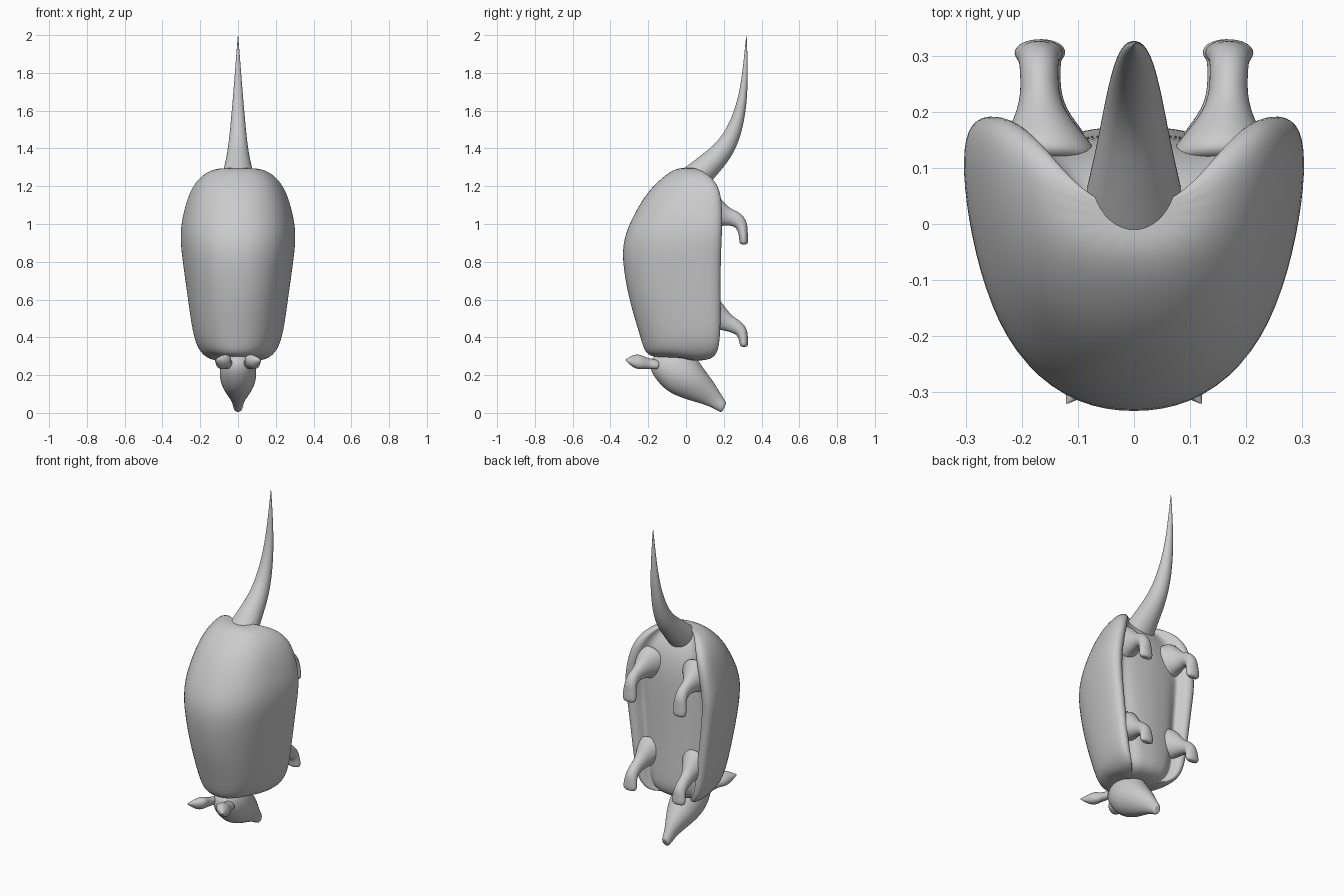
import bpy, bmesh, math
from mathutils import Vector

X = Vector((1, 0, 0))


def loft(name, rings, levels=2):
    """Skin a list of equal-length point rings, cap the ends, smooth."""
    bm = bmesh.new()
    vr = [[bm.verts.new(p) for p in r] for r in rings]
    n = len(vr[0])
    for a, b in zip(vr, vr[1:]):
        for i in range(n):
            bm.faces.new((a[i], a[(i + 1) % n], b[(i + 1) % n], b[i]))
    for r in (vr[0], vr[-1]):
        c = bm.verts.new(sum((v.co for v in r), Vector()) / n)
        for i in range(n):
            bm.faces.new((r[i], r[(i + 1) % n], c))
    bmesh.ops.recalc_face_normals(bm, faces=bm.faces)
    for f in bm.faces:
        f.smooth = True
    me = bpy.data.meshes.new(name)
    bm.to_mesh(me)
    bm.free()
    ob = bpy.data.objects.new(name, me)
    bpy.context.collection.objects.link(ob)
    sub = ob.modifiers.new("smooth", 'SUBSURF')
    sub.levels = sub.render_levels = levels
    return ob


def ellipse(c, u, v, n=12):
    k = 1.04  # makes up for subdivision shrinkage
    return [c + k * (u * math.cos(t) + v * math.sin(t))
            for t in (2 * math.pi * i / n for i in range(n))]


def tube(name, path):
    """path: (x, y, z, half width in x, half thickness), bending in the yz plane."""
    pts = [Vector(p[:3]) for p in path]
    rings = []
    for i, p in enumerate(path):
        d = pts[min(i + 1, len(pts) - 1)] - pts[max(i - 1, 0)]
        nrm = Vector((0, -d.z, d.y)).normalized()
        rings.append(ellipse(pts[i], X * p[3], nrm * p[4]))
    return loft(name, rings)


def mirror(ob):
    m = ob.modifiers.new("mirror", 'MIRROR')
    m.use_axis = (True, False, False)


# Body shell: U-shaped section with curled rim and shallow belly
outer = [(0, 0), (.34, .03), (.65, .155), (.85, .355), (.96, .6), (1.01, .82),
         (.99, .97), (.87, 1.02), (.74, .98), (.68, .87)]


def body_ring(z, w, yb, yf, yc):
    h = yf - yb
    half = [(u * w, yb + t * h) for u, t in outer]
    half += [(.5 * w, yc - .02 * h), (.25 * w, yc), (0, yc + .005)]
    full = half + [(-x, y) for x, y in half[-2:0:-1]]
    return [Vector((x, y, z + .02 * (y < 0) * (z < .32))) for x, y in full]


body = [(.275, .11, -.17, .08, .07), (.288, .165, -.203, .145, .14),
        (.335, .21, -.227, .17, .172), (.42, .24, -.25, .18, .172),
        (.60, .264, -.308, .18, .163), (.83, .297, -.348, .181, .158),
        (.95, .308, -.327, .188, .155), (1.06, .289, -.275, .19, .15),
        (1.17, .257, -.208, .183, .125), (1.25, .205, -.125, .14, .075),
        (1.296, .125, -.055, .06, .02)]
loft("body_shell", [body_ring(*r) for r in body])

# Head: sections given by nape-side point, throat-side point, half width
head = [(-.18, .31, .04, .32, .07), (-.20, .24, .07, .27, .094),
        (-.15, .163, .10, .225, .100), (-.087, .103, .139, .175, .084),
        (.02, .066, .170, .125, .054), (.11, .042, .194, .085, .031),
        (.165, .013, .214, .055, .027), (.188, .000, .209, .042, .020)]
rings = []
for ya, za, yb, zb, w in head:
    a, b = Vector((0, ya, za)), Vector((0, yb, zb))
    rings.append(ellipse((a + b) / 2, X * w, (a - b) / 2))
loft("head", rings)

# Ears: flattened, pointed leaves
ear = [(.055, -.15, .255, .03, .03), (.062, -.205, .262, .024, .028),
       (.072, -.245, .27, .04, .044), (.088, -.28, .274, .03, .036),
       (.120, -.320, .28, .002, .003)]
mirror(loft("ears", [ellipse(Vector(e[:3]), Vector((e[3], e[3] * .5, 0)),
                             Vector((-e[4] * .3, 0, e[4])), 8) for e in ear]))

# Tail: long tapering curve
tail = [(0, -.02, 1.18, .10, .09), (0, .06, 1.255, .085, .075), (0, .13, 1.32, .068, .066),
        (0, .210, 1.40, .053, .054), (0, .268, 1.52, .040, .038),
        (0, .305, 1.68, .026, .022), (0, .316, 1.86, .012, .011),
        (0, .32, 2.0, .001, .001)]
tube("tail", tail)

# Legs: broad haunch, thin ankle, drooping foot
hind = [(.155, .10, 1.07, .11, .12), (.158, .15, 1.06, .075, .092),
        (.165, .19, 1.047, .047, .062), (.168, .23, 1.035, .034, .043),
        (.169, .268, 1.025, .034, .042), (.17, .296, .995, .035, .034),
        (.17, .303, .95, .042, .023), (.17, .306, .915, .044, .025),
        (.17, .306, .892, .038, .019)]
fore = [(.15, .10, .535, .10, .11), (.153, .15, .515, .07, .084),
        (.16, .19, .494, .045, .058), (.164, .23, .472, .034, .042),
        (.165, .268, .455, .034, .038), (.165, .296, .43, .035, .033),
        (.165, .304, .395, .041, .024), (.165, .307, .368, .044, .024),
        (.165, .307, .350, .037, .018)]
mirror(tube("hind_legs", hind))
mirror(tube("front_legs", fore))
